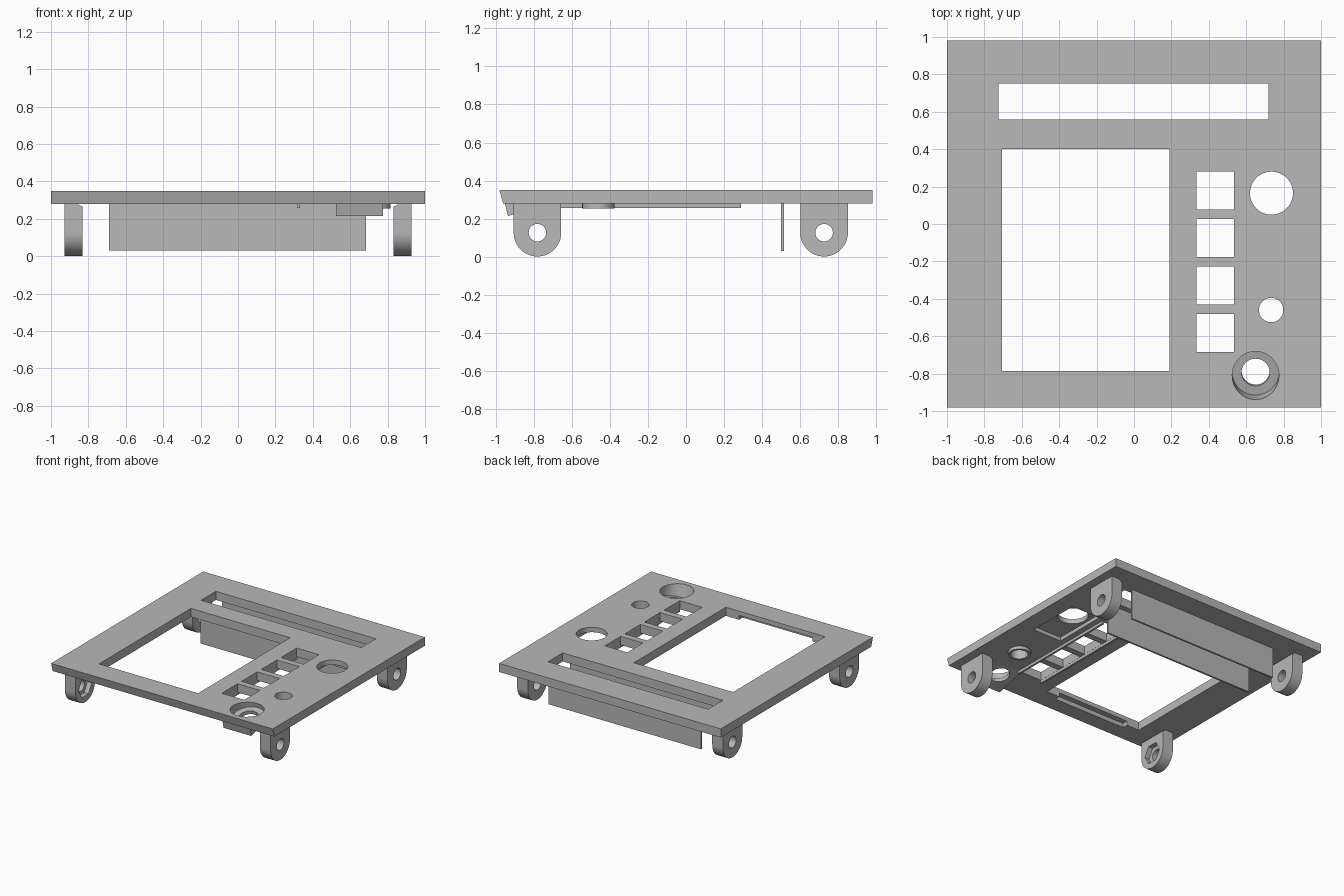
import bpy, bmesh, math
from mathutils import Matrix, Vector

if "Cube" in bpy.data.objects:
    bpy.data.objects.remove(bpy.data.objects["Cube"], do_unlink=True)

grey = bpy.data.materials.new("plain grey")
grey.use_nodes = True
grey.diffuse_color = (0.48, 0.48, 0.48, 1)
grey.node_tree.nodes["Principled BSDF"].inputs["Base Color"].default_value = grey.diffuse_color


def finish(name, bm):
    bmesh.ops.recalc_face_normals(bm, faces=bm.faces)
    mesh = bpy.data.meshes.new(name)
    bm.to_mesh(mesh)
    bm.free()
    obj = bpy.data.objects.new(name, mesh)
    bpy.context.collection.objects.link(obj)
    mesh.materials.append(grey)
    return obj


def prism(name, points, axis, lo, hi):
    """Extrude an outline along x (points are y, z) or along y (points are x, z)."""
    place = (lambda p: (lo, *p)) if axis == "x" else (lambda p: (p[0], lo, p[1]))
    bm = bmesh.new()
    face = bm.faces.new([bm.verts.new(place(p)) for p in points])
    new = bmesh.ops.extrude_face_region(bm, geom=[face])["geom"]
    step = Vector((hi - lo, 0, 0) if axis == "x" else (0, hi - lo, 0))
    bmesh.ops.translate(bm, vec=step, verts=[v for v in new if isinstance(v, bmesh.types.BMVert)])
    return finish(name, bm)


def box(name, x, y, z):
    return prism(name, [(y[0], z[0]), (y[1], z[0]), (y[1], z[1]), (y[0], z[1])], "x", *x)


def cylinder(name, centre, radius, depth, turn=Matrix(), sides=48):
    bm = bmesh.new()
    bmesh.ops.create_cone(bm, cap_ends=True, segments=sides, radius1=radius, radius2=radius,
                          depth=depth, matrix=Matrix.Translation(centre) @ turn)
    return finish(name, bm)


def combine(obj, others, operation="DIFFERENCE"):
    bpy.context.view_layer.objects.active = obj
    for other in others:
        other.hide_render = True
        mod = obj.modifiers.new("cut", "BOOLEAN")
        mod.operation, mod.solver, mod.object = operation, "EXACT", other
        bpy.ops.object.modifier_apply(modifier=mod.name)
        bpy.data.objects.remove(other, do_unlink=True)


def smooth(obj):
    bpy.ops.object.select_all(action="DESELECT")
    obj.select_set(True)
    bpy.context.view_layer.objects.active = obj
    bpy.ops.object.shade_smooth_by_angle(angle=math.radians(30))


LOW, TOP = 0.28, 0.35
THROUGH = (0.1, 0.5)

# Panel with a sloping front edge, a wedge under the angled socket and a round collar
panel = prism("panel", [(-0.96, LOW), (0.98, LOW), (0.98, TOP), (-0.98, TOP)], "x", -1, 1)
wedge = prism("socket_wedge", [(-0.953, 0.29), (-0.935, 0.215), (-0.66, 0.285), (-0.66, 0.29)],
              "x", 0.525, 0.775)
collar = cylinder("collar", (0.73, -0.46, 0.28), 0.085, 0.05)
combine(panel, [wedge, collar], "UNION")

# Rectangular openings
cutters = [
    box("slot_cut", (-0.725, 0.72), (0.56, 0.75), THROUGH),
    box("window_cut", (-0.705, 0.19), (-0.785, 0.40), THROUGH),
    box("window_groove", (-0.59, 0.07), (-0.83, -0.7), (0.2, 0.315)),
    box("round_hole_pocket", (0.6, 0.86), (-0.14, 0.31), (0.2, 0.31)),
]
for i in range(4):
    y = 0.18 - i * 0.254
    cutters.append(box("button_cut", (0.333, 0.535), (y - 0.102, y + 0.1), THROUGH))

# Round openings, with the angled socket stepped
cutters.append(cylinder("large_hole", (0.735, 0.165, 0.3), 0.115, 0.4))
cutters.append(cylinder("small_hole", (0.733, -0.46, 0.3), 0.065, 0.4))
tilt = Matrix.Rotation(math.radians(14), 4, "X")
down = tilt @ Vector((0, 0, -1))
mouth = Vector((0.65, -0.81, TOP))
cutters.append(cylinder("socket_bore", mouth - down * 0.065, 0.125, 0.27, tilt))
cutters.append(cylinder("socket_hole", mouth, 0.075, 0.5, tilt))
combine(panel, cutters)
smooth(panel)

# Thin rails either side of the button openings
for side, x in (("right", 0.316), ("left", 0.537)):
    box(side + "_button_rail", (x, x + 0.016), (-0.69, 0.29), (0.257, LOW))

# Hanging walls on both sides of the slot
for name, y in (("front_slot_wall", 0.5), ("back_slot_wall", 0.779)):
    box(name, (-0.69, 0.685), (y, y + 0.015), (0.03, LOW))

# Four mounting lugs with pivot holes; the front pair holds a hexagonal nut
across = Matrix.Rotation(math.pi / 2, 4, "Y")
for side, s in (("left", 1), ("right", -1)):
    for end, y in (("front", -0.78), ("back", 0.725)):
        arc = [math.pi + math.pi * i / 24 for i in range(25)]
        outline = [(y + 0.125 * math.cos(a), 0.127 + 0.125 * math.sin(a)) for a in arc]
        outline += [(y + 0.125, LOW), (y - 0.125, LOW)]
        lug = prism(f"{end}_{side}_lug", outline, "x", s * 0.832, s * 0.928)
        cuts = [cylinder("pivot_hole", (s * 0.88, y, 0.127), 0.046, 0.4, across, 32),
                prism("corner_cut", [(s * 0.82, 0.265), (s * 0.832, 0.265), (s * 0.86, 0.245 + 0.035),
                                     (s * 0.86, 0.3), (s * 0.82, 0.3)], "y", y - 0.2, y + 0.2)]
        if end == "front":
            cuts.append(cylinder("nut_pocket", (s * 0.832, y, 0.127), 0.085, 0.08, across, 6))
        combine(lug, cuts)
        smooth(lug)
